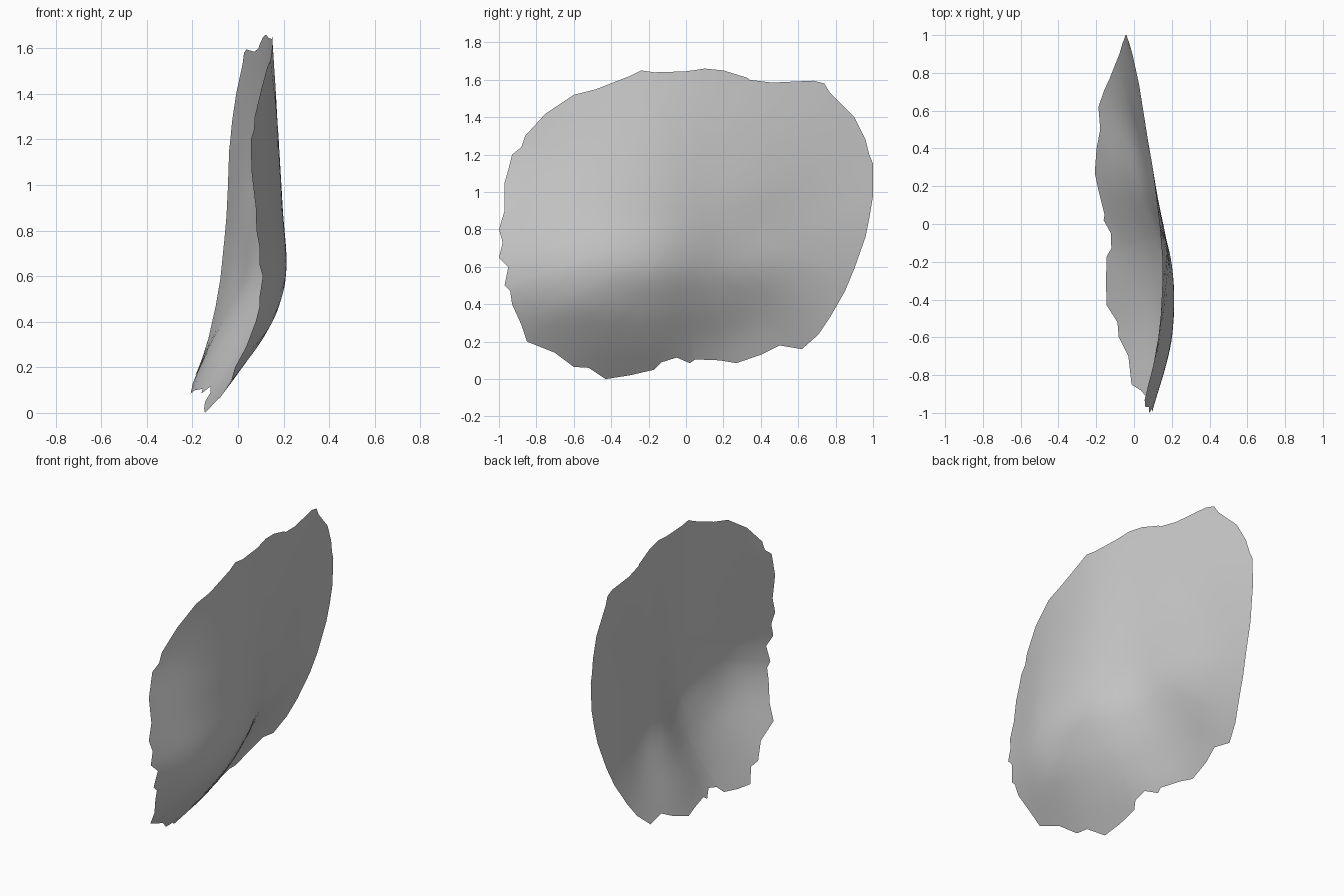
import bpy
import bmesh
from mathutils import Vector

default_cube = bpy.data.objects.get("Cube")
if default_cube:
    bpy.data.objects.remove(default_cube, do_unlink=True)

# Ragged rim of the shell, as (y, z) points
RIM = [
    (-.24, 1.65), (-.17, 1.64), (0, 1.645), (.1, 1.66), (.2, 1.65), (.33, 1.61),
    (.34, 1.6), (.46, 1.585), (.68, 1.595), (.74, 1.58), (.77, 1.53), (.9, 1.4),
    (.96, 1.28), (.98, 1.2), (1, 1.15), (1, .98), (.98, .86), (.96, .76),
    (.9, .59), (.85, .47), (.77, .33), (.71, .24), (.62, .16), (.5, .18),
    (.4, .13), (.27, .085), (.18, .1), (.05, .105), (.02, .085), (-.05, .115),
    (-.13, .09), (-.17, .05), (-.3, .02), (-.43, 0), (-.52, .06), (-.6, .065),
    (-.7, .14), (-.85, .2), (-.88, .29), (-.93, .4), (-.94, .47), (-.97, .5),
    (-.95, .6), (-1, .65), (-.98, .73), (-1, .8), (-.97, .9), (-.97, 1.05),
    (-.95, 1.12), (-.93, 1.2), (-.88, 1.24), (-.86, 1.3), (-.75, 1.42),
    (-.6, 1.52), (-.48, 1.55), (-.3, 1.62),
]

# Bowed cross-sections: sideways offset at evenly spaced depths, per height
DEPTHS = [-1, -.6, -.2, .2, .6, 1]
SECTIONS = {
    0: [-.16, -.13, -.18, -.24, -.26, -.25],
    .2: [-.04, .02, -.02, -.14, -.17, -.17],
    .4: [.06, .15, .11, -.03, -.09, -.13],
    .6: [.095, .2, .19, .05, -.03, -.09],
    .9: [.07, .175, .19, .1, .01, -.05],
    1.25: [.035, .14, .175, .115, .04, -.035],
    1.65: [.06, .125, .15, .11, .05, -.01],
}

# Soft dents and swellings: depth, height, amount
DENTS = [(.42, .6, .012), (.35, .33, -.012), (.4, 1.0, .006)]
DENT_SIZE = .15
RINGS = 28


def smooth_curve(knots, values, t):
    """Cubic Hermite interpolation through the given knots."""
    last = len(knots) - 1

    def slope(k):
        a, b = max(k - 1, 0), min(k + 1, last)
        return (values[b] - values[a]) / (knots[b] - knots[a])

    i = 0
    while i < last - 1 and t > knots[i + 1]:
        i += 1
    width = knots[i + 1] - knots[i]
    u = (t - knots[i]) / width
    rise = u * u * (3 - 2 * u)
    start = u * (1 - u) ** 2 * width * slope(i)
    end = u * u * (u - 1) * width * slope(i + 1)
    return values[i] + (values[i + 1] - values[i]) * rise + start + end


def bow(y, z):
    """Sideways offset of the sheet at a given depth and height."""
    heights = list(SECTIONS)
    row = [smooth_curve(DEPTHS, section, y) for section in SECTIONS.values()]
    x = smooth_curve(heights, row, z)
    for dent_y, dent_z, amount in DENTS:
        distance = ((y - dent_y) ** 2 + (z - dent_z) ** 2) / DENT_SIZE ** 2
        x += amount * 2 ** -distance
    return x


def sheet_vertex(bm, point):
    return bm.verts.new((bow(point.x, point.y), point.x, point.y))


def make_material(name, color):
    material = bpy.data.materials.new(name)
    material.use_nodes = True
    material.diffuse_color = color
    for node in material.node_tree.nodes:
        if node.type == "BSDF_PRINCIPLED":
            node.inputs["Base Color"].default_value = color
    return material


# Curved sheet: concentric rings from the middle out to the rim
bm = bmesh.new()
center = Vector((0, .83))
rim = [Vector(p) for p in RIM]
count = len(rim)
hub = sheet_vertex(bm, center)
previous = None
for ring in range(1, RINGS + 1):
    current = [sheet_vertex(bm, center.lerp(p, ring / RINGS)) for p in rim]
    for i in range(count):
        j = (i + 1) % count
        if previous is None:
            bm.faces.new((hub, current[j], current[i]))
        else:
            bm.faces.new((previous[i], previous[j], current[j], current[i]))
    previous = current

# Outer face points towards +x
bm.normal_update()
if sum(face.normal.x for face in bm.faces) < 0:
    bmesh.ops.reverse_faces(bm, faces=bm.faces[:])
for face in bm.faces:
    face.smooth = True

mesh = bpy.data.meshes.new("curved_shell")
bm.to_mesh(mesh)
bm.free()
mesh.materials.append(make_material("plain grey", (.6, .6, .6, 1)))
shell = bpy.data.objects.new("curved_shell", mesh)
bpy.context.collection.objects.link(shell)
